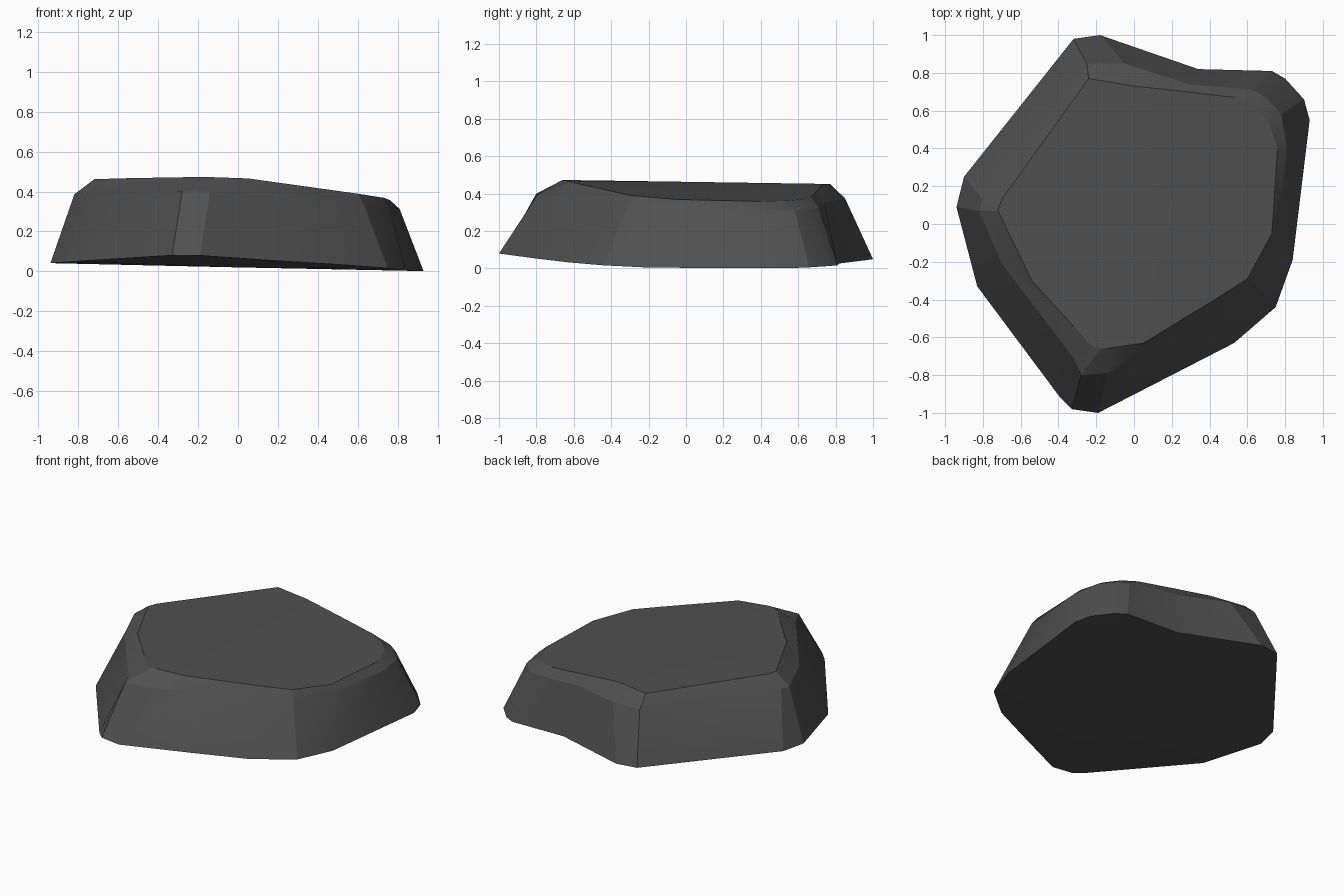
import bpy
import bmesh
import math

default_cube = bpy.data.objects.get("Cube")
if default_cube:
    bpy.data.objects.remove(default_cube, do_unlink=True)


def make_material(name, colour):
    material = bpy.data.materials.new(name)
    material.use_nodes = True
    material.diffuse_color = colour
    material.node_tree.nodes["Principled BSDF"].inputs["Base Color"].default_value = colour
    return material


# Heights of the gently warped underside, the sloping top and the bevel below it
def base_height(x, y):
    return max(0, 0.02 - 0.024 * x - 0.015 * y + 0.04 * y * y)


def top_height(x, y):
    return 0.463 - 0.015 * y - 0.13 * max(x, 0)


def shoulder_height(x, y):
    return top_height(x, y) - 0.075 + 0.045 * max(x, 0)


# Plan outlines of the stone, counter-clockwise from the front tip
base_outline = [
    (-.19, -1), (.2, -.8), (.53, -.63), (.75, -.44), (.84, -.19), (.93, .55),
    (.9, .66), (.8, .77), (.73, .81), (.34, .82), (-.18, 1), (-.32, .98),
    (-.9, .25), (-.94, .09), (-.83, -.33), (-.39, -.92), (-.33, -.98)]
shoulder_outline = [
    (-.14, -.79), (.08, -.67), (.49, -.41), (.63, -.31), (.76, -.07), (.81, .41),
    (.78, .58), (.7, .67), (.63, .71), (.29, .74), (-.05, .85), (-.25, .85),
    (-.8, .13), (-.82, .07), (-.7, -.21), (-.32, -.71), (-.28, -.8)]
top_outline = [
    (-.15, -.66), (.05, -.63), (.46, -.38), (.6, -.29), (.73, -.05), (.76, .4),
    (.71, .55), (.63, .63), (.53, .67), (.28, .7), (0, .73), (-.24, .77),
    (-.7, .13), (-.72, .07), (-.54, -.3), (-.23, -.64), (-.18, -.66)]


def add_ring(bm, outline, height):
    return [bm.verts.new((x, y, height(x, y))) for x, y in outline]


def bridge(bm, lower, upper):
    for i in range(len(lower)):
        j = (i + 1) % len(lower)
        bm.faces.new((lower[i], lower[j], upper[j], upper[i]))


def cap(bm, ring, height):
    centre = bm.verts.new((0, 0, height(0, 0)))
    for i in range(len(ring)):
        bm.faces.new((ring[i - 1], ring[i], centre))


# Stone body: underside, steep flanks, bevelled shoulder and flat top
bm = bmesh.new()
base = add_ring(bm, base_outline, base_height)
shoulder = add_ring(bm, shoulder_outline, shoulder_height)
top = add_ring(bm, top_outline, top_height)
bridge(bm, base, shoulder)
bridge(bm, shoulder, top)
cap(bm, top, top_height)
cap(bm, base, base_height)
bmesh.ops.recalc_face_normals(bm, faces=bm.faces)

mesh = bpy.data.meshes.new("flat_stone")
bm.to_mesh(mesh)
bm.free()
mesh.materials.append(make_material("dark grey stone", (0.08, 0.08, 0.08, 1)))
stone = bpy.data.objects.new("flat_stone", mesh)
bpy.context.collection.objects.link(stone)

# Soft facets with the main creases kept sharp
bpy.ops.object.select_all(action='DESELECT')
stone.select_set(True)
bpy.context.view_layer.objects.active = stone
bpy.ops.object.shade_smooth_by_angle(angle=math.radians(20))
